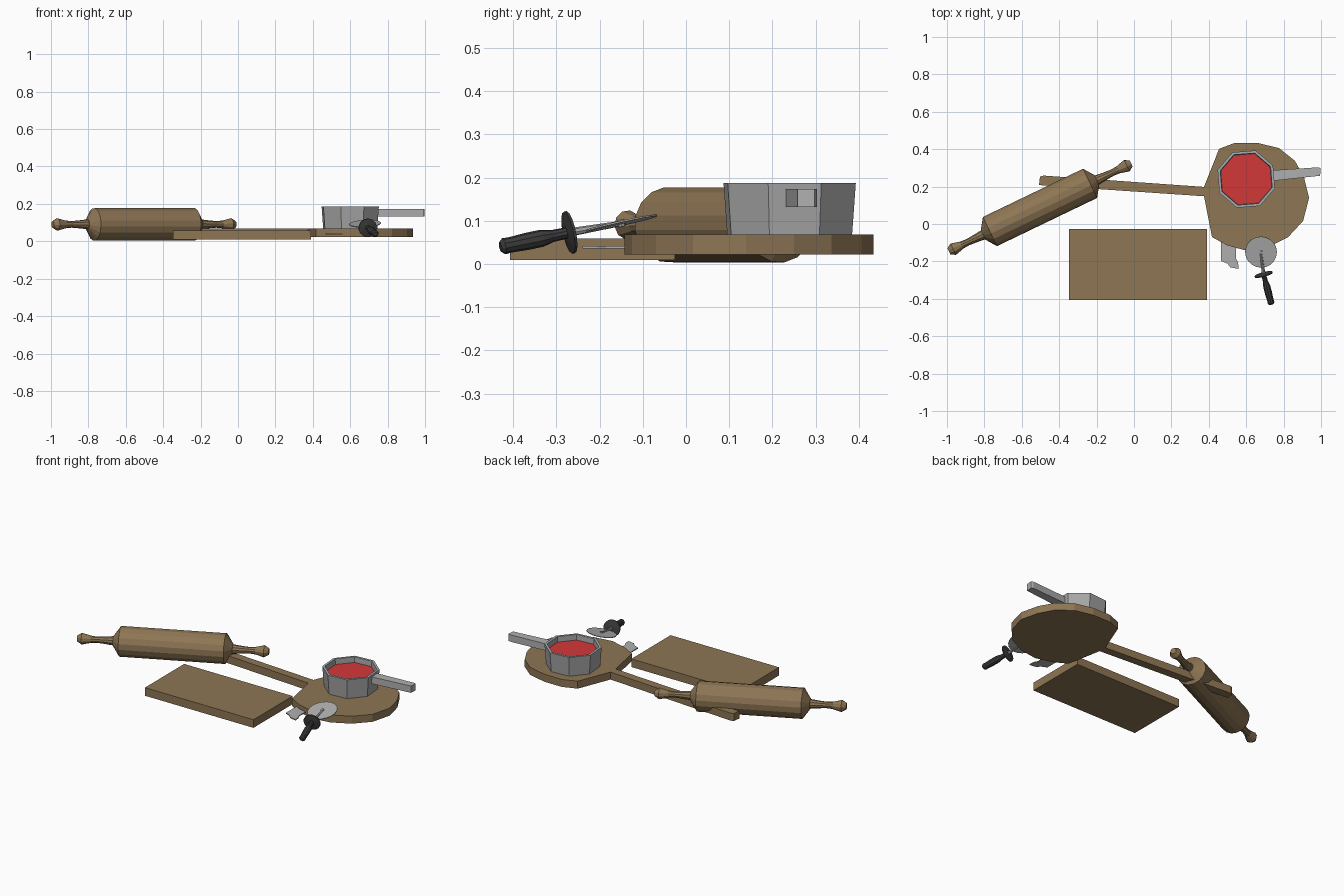
import bpy, bmesh, math
from mathutils import Vector, Matrix

cube = bpy.data.objects.get("Cube")
if cube:
    bpy.data.objects.remove(cube)


def material(name, rgb):
    m = bpy.data.materials.new(name)
    m.use_nodes = True
    m.diffuse_color = (*rgb, 1)
    m.node_tree.nodes["Principled BSDF"].inputs["Base Color"].default_value = (*rgb, 1)
    return m


wood = material("wood", (0.27, 0.18, 0.09))
steel = material("steel", (0.38, 0.38, 0.38))
light_steel = material("light steel", (0.43, 0.43, 0.43))
rim_steel = material("blue grey rim", (0.36, 0.42, 0.44))
sauce = material("red sauce", (0.65, 0.04, 0.04))
rubber = material("dark rubber", (0.045, 0.045, 0.045))


def finish(bm, name, mat):
    bmesh.ops.recalc_face_normals(bm, faces=bm.faces)
    mesh = bpy.data.meshes.new(name)
    bm.to_mesh(mesh)
    bm.free()
    ob = bpy.data.objects.new(name, mesh)
    bpy.context.collection.objects.link(ob)
    mesh.materials.append(mat)
    return ob


def plate(name, outline, z0, z1, mat):
    """Extrude a flat outline from z0 to z1."""
    bm = bmesh.new()
    face = bm.faces.new([bm.verts.new((x, y, z0)) for x, y in outline])
    ext = bmesh.ops.extrude_face_region(bm, geom=[face])
    top = [v for v in ext["geom"] if isinstance(v, bmesh.types.BMVert)]
    bmesh.ops.translate(bm, verts=top, vec=(0, 0, z1 - z0))
    return finish(bm, name, mat)


def lathe(name, profile, sides, origin, axis, mat, turn=0.0):
    """Rings of (distance along axis, radius), capped at both ends."""
    bm = bmesh.new()
    rings = []
    for t, r in profile:
        angles = [turn + math.tau * i / sides for i in range(sides)]
        rings.append([bm.verts.new((r * math.cos(a), r * math.sin(a), t)) for a in angles])
    for a, b in zip(rings, rings[1:]):
        for i in range(sides):
            j = (i + 1) % sides
            bm.faces.new((a[i], a[j], b[j], b[i]))
    bm.faces.new(rings[0])
    bm.faces.new(rings[-1])
    axis = Vector(axis).normalized()
    rot = Vector((0, 0, 1)).rotation_difference(axis).to_matrix().to_4x4()
    bm.transform(Matrix.Translation(origin) @ rot)
    return finish(bm, name, mat)


# Rolling pin: barrel with coned ends and two turned handles
pin_centre = Vector((-0.5025, 0.0885, 0.0905))
pin_angle = math.radians(25.7)
pin_axis = Vector((math.cos(pin_angle), math.sin(pin_angle), 0))
lathe("rolling_pin_barrel", [(-0.337, 0.03), (-0.297, 0.0875), (0.297, 0.0875), (0.337, 0.03)],
      16, pin_centre, pin_axis, wood, math.pi / 16)
for side, sign in (("left", 1), ("right", -1)):
    lathe("rolling_pin_handle_" + side,
          [(0.32, 0.029), (0.38, 0.022), (0.43, 0.018), (0.465, 0.021), (0.515, 0.034), (0.541, 0.018)],
          10, pin_centre, pin_axis * sign, wood)

# Cutting board
plate("cutting_board", [(-0.348, -0.407), (0.39, -0.407), (0.39, -0.026), (-0.348, -0.026)],
      0.009, 0.059, wood)

# Round serving paddle with its long handle
plate("paddle_board", [
    (0.374, 0.15), (0.417, -0.07), (0.5, -0.115), (0.6, -0.142), (0.717, -0.125),
    (0.824, -0.07), (0.904, 0.016), (0.936, 0.139), (0.909, 0.25), (0.861, 0.337),
    (0.775, 0.406), (0.658, 0.434), (0.54, 0.434), (0.455, 0.402), (0.374, 0.198)],
    0.022, 0.068, wood)
plate("paddle_handle", [(-0.508, 0.208), (0.38, 0.148), (0.38, 0.198), (-0.485, 0.259), (-0.503, 0.252)],
      0.022, 0.068, wood)

# Octagonal pan: hollow wall, bevelled rim and sauce inside
pan = (0.6, 0.24, 0.068)
pan_turn = math.radians(27)
wall = lathe("pan_wall", [(0, 0.152), (0.119, 0.161), (0.119, 0.146), (0.08, 0.143)],
             8, pan, (0, 0, 1), steel, pan_turn)
wall.data.materials.append(rim_steel)
for f in wall.data.polygons:
    if f.normal.z > 0.9 and f.center.z > 0.18:
        f.material_index = 1
lathe("pan_sauce", [(0.078, 0.1445), (0.086, 0.1445)], 8, pan, (0, 0, 1), sauce, pan_turn)
plate("pan_handle", [(0.735, 0.23), (0.995, 0.258), (0.998, 0.298), (0.985, 0.303), (0.735, 0.287)],
      0.132, 0.174, light_steel)

# Pizza wheel: tilted blade, shaft, guard and grip
hub = Vector((0.679, -0.15, 0.094))
guard = Vector((0.693, -0.27, 0.073))
grip_end = Vector((0.733, -0.422, 0.041))
lathe("wheel_blade", [(-0.002, 0.085), (0.002, 0.085)], 20, hub, (-0.05, -0.22, 1), light_steel)
lathe("wheel_hub", [(-0.008, 0.009), (0.008, 0.009)], 8, hub, (-0.05, -0.22, 1), steel)
lathe("wheel_shaft", [(0, 0.006), ((guard - hub).length, 0.01)], 8, hub, guard - hub, steel)
grip_axis = grip_end - guard
length = grip_axis.length
lathe("wheel_guard", [(-0.008, 0.02), (-0.003, 0.05), (0.003, 0.05), (0.008, 0.02)],
      14, guard, grip_axis, rubber)
lathe("wheel_grip", [(0, 0.013), (length * 0.25, 0.014), (length * 0.42, 0.02), (length * 0.65, 0.02),
                     (length * 0.9, 0.018), (length, 0.019), (length + 0.008, 0.012)],
      10, guard, grip_axis, rubber)

# Small notched blade slotted into the paddle edge
plate("scraper_blade", [(0.465, -0.09), (0.465, -0.198), (0.5, -0.212), (0.515, -0.232),
                        (0.56, -0.24), (0.556, -0.205), (0.545, -0.185), (0.548, -0.09)],
      0.036, 0.042, light_steel)
